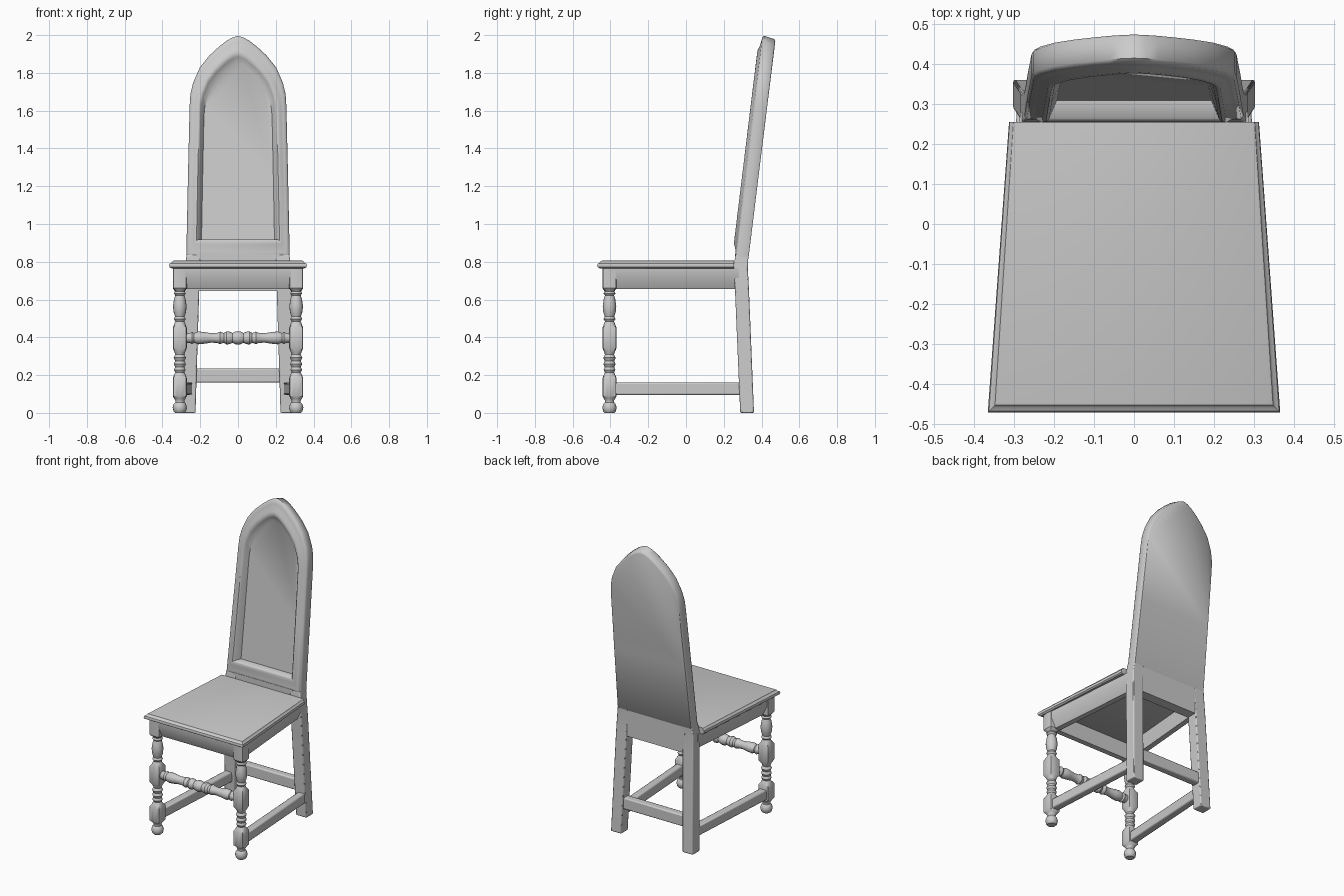
import bpy, bmesh
from math import cos, sin, pi, radians
from mathutils import Vector

if "Cube" in bpy.data.objects:
    bpy.data.objects.remove(bpy.data.objects["Cube"])


def loft(name, rings, angle=35, bevel=0):
    """Skin a list of closed rings and cap both ends."""
    bm = bmesh.new()
    rows = [[bm.verts.new(p) for p in r] for r in rings]
    n = len(rows[0])
    for a, b in zip(rows, rows[1:]):
        for i in range(n):
            j = (i + 1) % n
            bm.faces.new((a[i], a[j], b[j], b[i]))
    bm.faces.new(rows[0][::-1])
    bm.faces.new(rows[-1])
    bmesh.ops.recalc_face_normals(bm, faces=bm.faces)
    me = bpy.data.meshes.new(name)
    bm.to_mesh(me)
    bm.free()
    ob = bpy.data.objects.new(name, me)
    bpy.context.collection.objects.link(ob)
    if bevel:
        m = ob.modifiers.new("bevel", 'BEVEL')
        m.width, m.segments, m.limit_method = bevel, 2, 'ANGLE'
    bpy.ops.object.select_all(action='DESELECT')
    ob.select_set(True)
    bpy.context.view_layer.objects.active = ob
    bpy.ops.object.shade_smooth_by_angle(angle=radians(angle))
    return ob


def sweep(name, p0, p1, profile, bevel=0):
    """Straight horizontal rail; profile is (sideways offset, z offset)."""
    p0, p1 = Vector(p0), Vector(p1)
    d = (p1 - p0).normalized()
    side = Vector((d.y, -d.x, 0))
    return loft(name, [[p + side * u + Vector((0, 0, v)) for u, v in profile]
                       for p in (p0, p1)], bevel=bevel)


def rect(w, h):
    return [(-w / 2, -h / 2), (w / 2, -h / 2), (w / 2, h / 2), (-w / 2, h / 2)]


def turned_ring(r, square, n=16):
    pts = []
    for i in range(n):
        c, s = cos(2 * pi * i / n), sin(2 * pi * i / n)
        k = r * (min(1 / max(abs(c), abs(s)), 1.3) if square else 1)
        pts.append((c * k, s * k))
    return pts


# Seat with moulded edge
rings = []
for inset, z in [(.014, .765), (.002, .772), (0, .782), (.003, .79),
                 (.012, .794), (.018, .803), (.026, .806)]:
    f, b, y = .365 - inset, .312 - inset * .6, -.47 + inset
    rings.append([(-f, y, z), (f, y, z), (b, .254, z), (-b, .254, z)])
loft("seat", rings)

# Turned front legs: (z, radius, square block?)
leg = [(0, .026, 0), (.008, .033, 0), (.028, .038, 0), (.048, .032, 0), (.056, .024, 0),
       (.066, .024, 0), (.078, .032, 0), (.09, .037, 1), (.185, .037, 1), (.205, .029, 0),
       (.215, .024, 0), (.228, .031, 0), (.243, .025, 0), (.258, .032, 0), (.275, .025, 0),
       (.292, .033, 0), (.308, .024, 0), (.32, .028, 0), (.345, .037, 1), (.45, .037, 1),
       (.472, .029, 0), (.485, .024, 0), (.497, .032, 0), (.51, .025, 0), (.535, .033, 0),
       (.565, .036, 0), (.6, .031, 0), (.622, .024, 0), (.632, .032, 0), (.643, .026, 0),
       (.66, .037, 1), (.768, .037, 1)]
apron = [(0, .768), (0, .72), (-.03, .657), (-.065, .657), (-.065, .768)]
for s, tag in ((-1, "left"), (1, "right")):
    loft("front_leg_" + tag, [[(s * .308 + x, -.405 + y, z) for x, y in turned_ring(r, q)]
                              for z, r, q in leg])
    # Splayed square back legs
    rings = []
    for z, x0, x1, y0, y1 in [(0, .225, .302, .287, .36), (.66, .205, .284, .259, .333),
                              (.77, .2, .28, .252, .327), (.84, .2, .272, .262, .331)]:
        rings.append([(s * x0, y0, z), (s * x1, y0, z), (s * x1, y1, z), (s * x0, y1, z)])
    loft("back_leg_" + tag, rings, bevel=.006)
    # Side apron and side stretcher
    sweep("side_apron_" + tag, (s * .342, -.42, 0), (s * .284, .28, 0),
          [(s * u, v) for u, v in apron])
    sweep("side_stretcher_" + tag, (s * .308, -.39, .128), (s * .266, .31, .128),
          rect(.05, .066), .008)

# Front apron
sweep("front_apron", (-.32, -.44, 0), (.32, -.44, 0), apron)

# Turned front stretcher, symmetric about its middle
half = [(0, .036), (.015, .033), (.03, .026), (.045, .033), (.06, .035), (.075, .026),
        (.095, .033), (.11, .027), (.14, .025), (.18, .031), (.21, .034), (.232, .026),
        (.243, .032), (.255, .026), (.28, .026)]
full = [(-x, r) for x, r in half[:0:-1]] + half
loft("front_stretcher", [[(x, -.405 + a, .397 + b) for a, b in turned_ring(r, 0)]
                         for x, r in full])

# Back stretcher and back apron
sweep("back_stretcher", (-.235, .318, .198), (.235, .318, .198), rect(.05, .076), .008)
sweep("back_apron", (-.22, .294, .742), (.22, .294, .742), rect(.068, .196))

# Leaning pointed-arch back: raised moulding around a recessed panel
arch = [(.274, .82), (.265, 1.25), (.256, 1.63), (.252, 1.69), (.238, 1.75), (.202, 1.832),
        (.15, 1.897), (.1, 1.943), (.06, 1.974), (.03, 1.991)]
outline = arch + [(0, 2.0)] + [(-x, z) for x, z in arch[::-1]]
rings = []
for d, depth in [(.005, .072), (0, .066), (0, .012), (.006, .003), (.018, 0), (.03, -.004),
                 (.042, -.013), (.052, -.014), (.06, -.006), (.078, .038)]:
    ring = []
    for x, z in outline:
        t = (z - .82) / 1.18
        lo, hi = .82 + min(d, .054 + d * .03) * 1.75, 2.0 - d * 1.9
        zz = lo + t * (hi - lo)
        # the recess gets shallower towards the point, the rear edge drops a little there
        dep = depth * (1 - .55 * t) if d > .07 else depth
        drop = max(depth, 0) * (.12 + .2 * t * t) if d < .01 else 0
        ring.append((x * (1 - d / .264), .258 + .122 * (zz - .82) + dep, zz - drop))
    rings.append(ring)
loft("arched_back", rings, 50)
